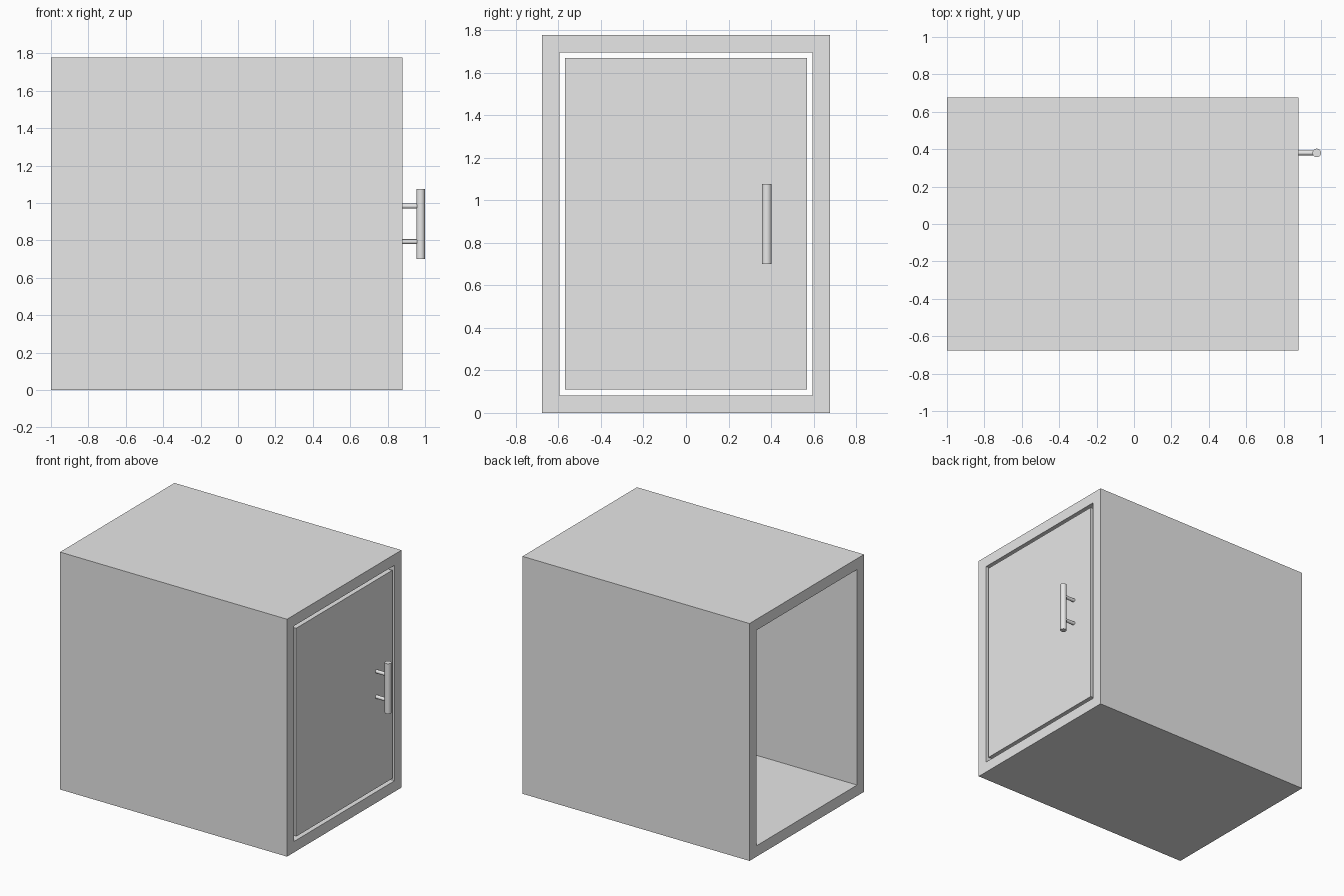
import bpy
import math

if "Cube" in bpy.data.objects:
    bpy.data.objects.remove(bpy.data.objects["Cube"], do_unlink=True)

grey = bpy.data.materials.new("light grey")
grey.use_nodes = True
grey.diffuse_color = (0.8, 0.8, 0.8, 1)
grey.node_tree.nodes["Principled BSDF"].inputs["Base Color"].default_value = (0.8, 0.8, 0.8, 1)

BACK, FRONT = -1.0, 0.88
HALF_WIDTH, HEIGHT, WALL = 0.677, 1.777, 0.082
GAP, DOOR_DEPTH = 0.027, 0.08
MID_Z = HEIGHT / 2


def rectangle(x, half_y, half_z):
    """Corners of an upright rectangle centred on the body axis."""
    return [(x, sy * half_y, MID_Z + sz * half_z)
            for sy, sz in ((-1, -1), (1, -1), (1, 1), (-1, 1))]


def box(name, x0, x1, half_y, half_z):
    bpy.ops.mesh.primitive_cube_add(size=1, location=((x0 + x1) / 2, 0, MID_Z))
    obj = bpy.context.object
    obj.name = name
    obj.scale = (x1 - x0, 2 * half_y, 2 * half_z)
    bpy.ops.object.transform_apply(location=False, rotation=False, scale=True)
    obj.data.materials.append(grey)
    return obj


def rod(name, radius, length, location, tilt=0):
    bpy.ops.mesh.primitive_cylinder_add(vertices=32, radius=radius, depth=length,
                                        location=location, rotation=(0, tilt, 0))
    obj = bpy.context.object
    obj.name = name
    obj.data.materials.append(grey)
    bpy.ops.object.shade_smooth_by_angle(angle=math.radians(40))


# Cabinet body: a rectangular tube, open at the back
loops = [rectangle(x, HALF_WIDTH - inset, MID_Z - inset)
         for x, inset in ((BACK, 0), (FRONT, 0), (FRONT, WALL), (BACK, WALL))]
verts = [v for loop in loops for v in loop]
faces = []
for ring in range(4):
    a, b = ring * 4, (ring + 1) % 4 * 4
    for i in range(4):
        j = (i + 1) % 4
        faces.append((a + i, a + j, b + j, b + i))
mesh = bpy.data.meshes.new("cabinet_body")
mesh.from_pydata(verts, [], faces)
mesh.materials.append(grey)
body = bpy.data.objects.new("cabinet_body", mesh)
bpy.context.collection.objects.link(body)

# Door: flush with the frame, with an even gap all round
inset = WALL + GAP
box("door", FRONT - DOOR_DEPTH, FRONT, HALF_WIDTH - inset, MID_Z - inset)

# Handle: upright bar on two posts
BAR_X, BAR_Y, BAR_RADIUS = 0.977, 0.38, 0.023
rod("handle_bar", BAR_RADIUS, 0.375, (BAR_X, BAR_Y, MID_Z))
for name, side in (("lower_handle_post", -1), ("upper_handle_post", 1)):
    rod(name, 0.013, BAR_X - FRONT, ((BAR_X + FRONT) / 2, BAR_Y, MID_Z + side * 0.095),
        tilt=math.pi / 2)
